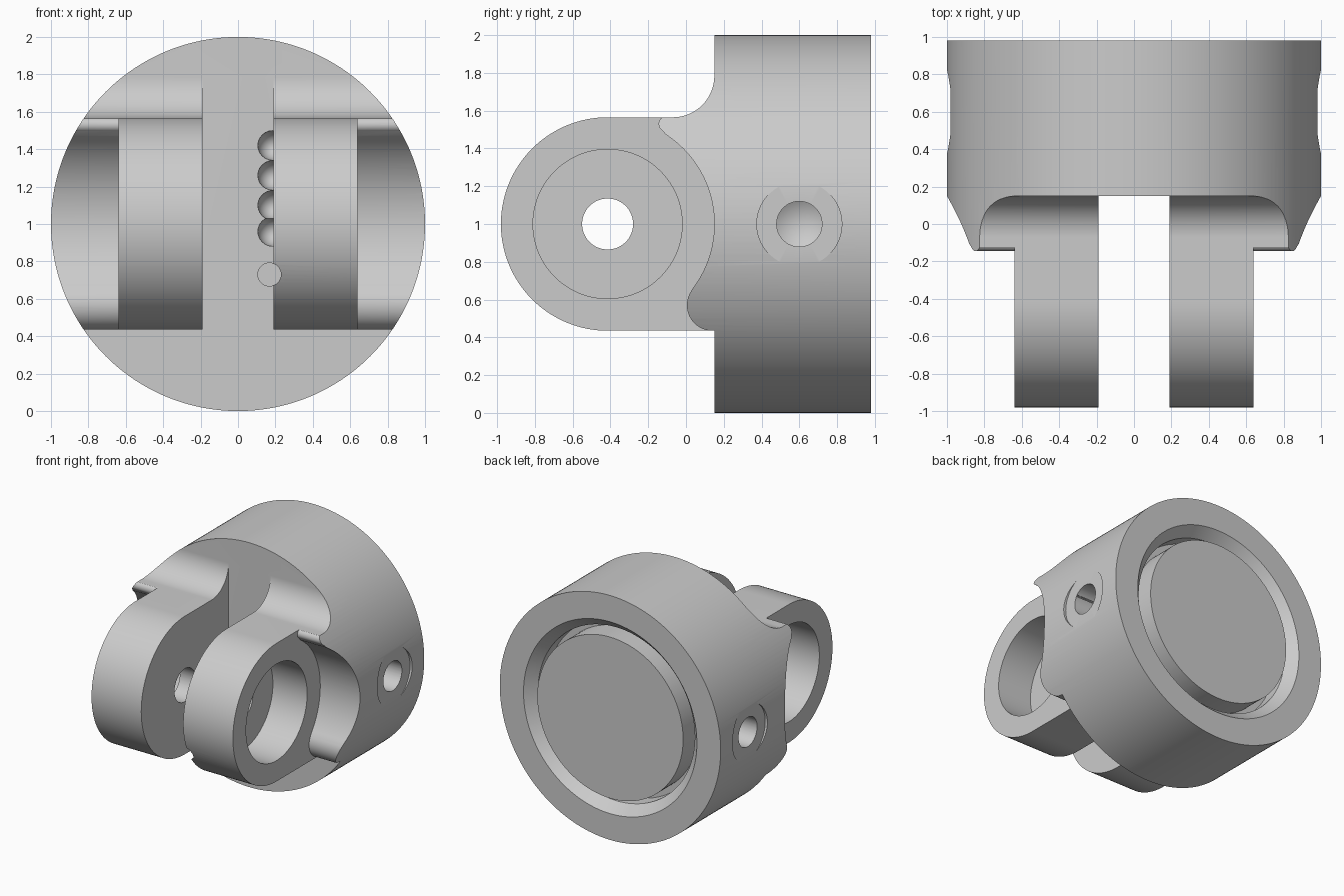
import bpy, bmesh
from math import sin, cos, radians, pi, tau

if "Cube" in bpy.data.objects:
    bpy.data.objects.remove(bpy.data.objects["Cube"])

steel = bpy.data.materials.new("grey_steel")
steel.use_nodes = True
grey = (0.6, 0.6, 0.6, 1)
steel.diffuse_color = grey
steel.node_tree.nodes["Principled BSDF"].inputs["Base Color"].default_value = grey


def finish(name, bm):
    bmesh.ops.recalc_face_normals(bm, faces=bm.faces)
    mesh = bpy.data.meshes.new(name)
    bm.to_mesh(mesh)
    bm.free()
    mesh.materials.append(steel)
    ob = bpy.data.objects.new(name, mesh)
    bpy.context.collection.objects.link(ob)
    return ob


def arc(cy, cz, r, a0, a1, n=32):
    steps = [radians(a0 + (a1 - a0) * i / n) for i in range(n + 1)]
    return [(cy + r * cos(a), cz + r * sin(a)) for a in steps]


def extrude_x(name, points, x0, x1):
    """Prism with a (y, z) outline, running from x0 to x1."""
    bm = bmesh.new()
    face = bm.faces.new([bm.verts.new((x0, y, z)) for y, z in points])
    new = bmesh.ops.extrude_face_region(bm, geom=[face])["geom"]
    verts = [g for g in new if isinstance(g, bmesh.types.BMVert)]
    bmesh.ops.translate(bm, verts=verts, vec=(x1 - x0, 0, 0))
    return finish(name, bm)


def lathe(name, profile, axis, centre, n=96):
    """Turned solid from (radius, distance) points along the x or y axis."""
    bm = bmesh.new()
    cx, cy, cz = centre
    rings = []
    for r, d in profile:
        ring = []
        for i in range(1 if r == 0 else n):
            u, v = r * cos(tau * i / n), r * sin(tau * i / n)
            p = (cx + d, cy + u, cz + v) if axis == "x" else (cx + u, cy + d, cz + v)
            ring.append(bm.verts.new(p))
        rings.append(ring)
    for a, b in zip(rings, rings[1:] + rings[:1]):
        for i in range(n):
            quad = [a[i % len(a)], a[(i + 1) % len(a)],
                    b[(i + 1) % len(b)], b[i % len(b)]]
            corners = list(dict.fromkeys(quad))
            if len(corners) > 2:
                bm.faces.new(corners)
    return finish(name, bm)


def rod(name, r, d0, d1, axis, centre, n=96):
    return lathe(name, [(0, d0), (r, d0), (r, d1), (0, d1)], axis, centre, n)


def cut(target, tool):
    bpy.context.view_layer.objects.active = target
    mod = target.modifiers.new("cut", "BOOLEAN")
    mod.operation = "DIFFERENCE"
    mod.solver = "EXACT"
    mod.object = tool
    bpy.ops.object.modifier_apply(modifier=mod.name)
    bpy.data.objects.remove(tool)


# Round stock the whole fork is cut from
FRONT, BACK = 0.15, 0.98
PIN_Y, EAR_R = -0.415, 0.565
body = rod("clevis_body", 1, -1.3, BACK, "y", (0, 0, 1), 192)

# Side outline: top fillet, rounded ear end, square lower shoulder
outline = [(FRONT, 2.3)] + arc(-0.07, 1.785, 0.22, 0, -90)
outline += arc(PIN_Y, 1, EAR_R, 90, 270, 64)
outline += [(FRONT, 0.435), (FRONT, -0.3), (-1.6, -0.3), (-1.6, 2.3)]
cut(body, extrude_x("outline_cutter", outline, -1.5, 1.5))

# Gap between the two ears
slot = [(-1.5, -0.2), (FRONT, -0.2), (FRONT, 2.2), (-1.5, 2.2)]
cut(body, extrude_x("slot_cutter", slot, -0.19, 0.19))

# Curved relief outside each ear, with a small upper lip and a lower bulge
relief = arc(-0.105, 1.53, 0.04, 90, 239, 16)
relief += arc(PIN_Y, 1, EAR_R, 59, -37.5, 48)[1:]
relief += arc(0.14, 0.57, 0.135, 142.5, 270, 24)[1:]
relief += [(0.14, 0.3), (-1.5, 0.3), (-1.5, 1.7), (-0.105, 1.7)]

for s in (-1, 1):
    cut(body, extrude_x("relief_cutter", relief, s * 0.64, s * 1.4))
    # Bearing seat in the ear
    cut(body, rod("seat_cutter", 0.395, s * 0.33, s * 0.8, "x", (0, PIN_Y, 1)))
    # Spot face and drilled hole in the flank
    cut(body, rod("spot_cutter", 0.225, s * 0.98, s * 1.2, "x", (0, 0.6, 1)))
    drill = [(0, s * 0.63), (0.12, s * 0.7), (0.12, s * 1.2), (0, s * 1.2)]
    cut(body, lathe("drill_cutter", drill, "x", (0, 0.6, 1), 64))

# Pin hole through both ears
cut(body, rod("pin_cutter", 0.135, -0.9, 0.9, "x", (0, PIN_Y, 1), 64))

# Chamfered ring groove around the rear core
groove = [(0.66, 1.1), (0.66, 0.78), (0.71, 0.78), (0.71, 0.9), (0.785, BACK), (0.785, 1.1)]
cut(body, lathe("groove_cutter", groove, "y", (0, 0, 1), 128))

# Small bore and scalloped recess beside the left ear
cut(body, rod("bore_cutter", 0.062, -1.2, 0.25, "y", (0.168, 0, 0.73), 32))
for z in (0.96, 1.1, 1.26, 1.42):
    scallop = [(0.08 * sin(pi * i / 10), -0.1 * cos(pi * i / 10)) for i in range(11)]
    scallop[0], scallop[-1] = (0, -0.1), (0, 0.1)
    cut(body, lathe("scallop_cutter", scallop, "y", (0.185, 0.16, z), 24))

# Smooth turned surfaces with crisp machined edges
bpy.ops.object.select_all(action="DESELECT")
body.select_set(True)
bpy.context.view_layer.objects.active = body
bpy.ops.object.shade_smooth_by_angle(angle=radians(25))
